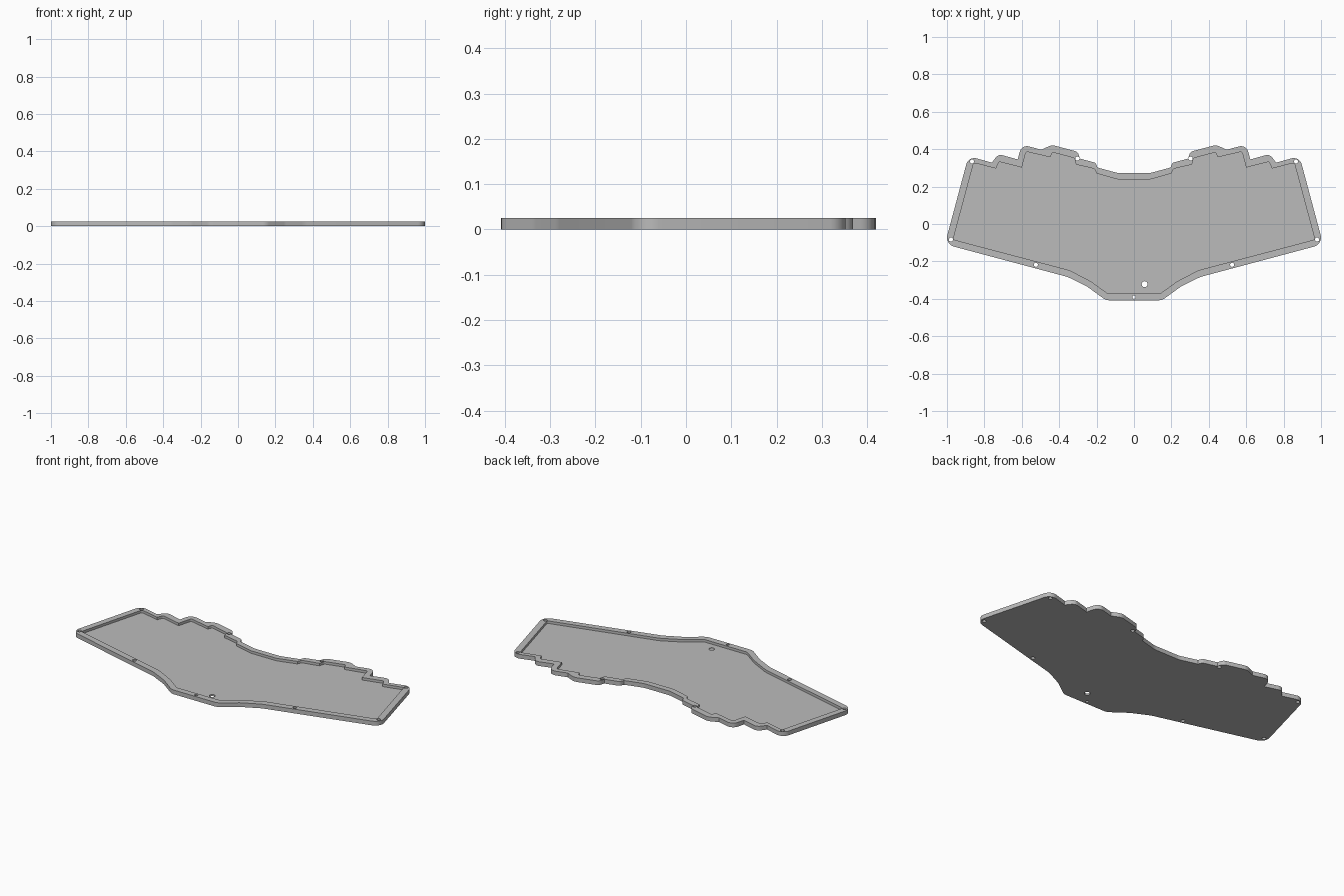
import bpy, bmesh, math
from mathutils import Vector

HEIGHT, FLOOR = 0.025, 0.01

# Half outlines from top centre to bottom centre: x, y, corner radius
OUTER = [(0.085, 0.272, 0.1), (0.195, 0.302, 0), (0.205, 0.327, 0.02),
         (0.29, 0.35, 0), (0.3, 0.386, 0.03), (0.44, 0.423, 0.06),
         (0.495, 0.397, 0), (0.6, 0.425, 0.05), (0.622, 0.345, 0),
         (0.725, 0.374, 0.035), (0.76, 0.328, 0), (0.885, 0.363, 0.045),
         (1.011, -0.108, 0.05), (0.355, -0.283, 0.15),
         (0.25, -0.335, 0.1), (0.15, -0.408, 0.06)]
INNER = [(0.085, 0.238, 0.1), (0.2, 0.27, 0), (0.21, 0.295, 0.02),
         (0.31, 0.318, 0), (0.319, 0.352, 0.01), (0.437, 0.384, 0.01),
         (0.447, 0.357, 0), (0.577, 0.387, 0.01), (0.6, 0.302, 0),
         (0.722, 0.333, 0.01), (0.738, 0.297, 0), (0.857, 0.327, 0.01),
         (0.967, -0.083, 0.01), (0.345, -0.247, 0.15),
         (0.23, -0.307, 0.1), (0.14, -0.372, 0.02)]


def mirrored(half):
    return half + [(-x, y, r) for x, y, r in reversed(half)]


def rounded(points, steps=8):
    """Replace each corner that has a radius with an arc."""
    path = []
    for i, (x, y, r) in enumerate(points):
        p = Vector((x, y))
        to_a = Vector(points[i - 1][:2]) - p
        to_b = Vector(points[(i + 1) % len(points)][:2]) - p
        if r == 0:
            path.append(p)
            continue
        half = to_a.angle(to_b) / 2
        reach = min(r / math.tan(half), 0.48 * to_a.length, 0.48 * to_b.length)
        r = reach * math.tan(half)
        a, b = to_a.normalized(), to_b.normalized()
        centre = p + (a + b).normalized() * (r / math.sin(half))
        start, end = p + a * reach - centre, p + b * reach - centre
        sweep = start.angle_signed(end)
        for k in range(steps + 1):
            t = -sweep * k / steps
            c, s = math.cos(t), math.sin(t)
            path.append(centre + Vector((start.x * c - start.y * s,
                                         start.x * s + start.y * c)))
    return path


def prism(name, path, z0, z1):
    """Extrude a closed outline into a solid."""
    bm = bmesh.new()
    face = bm.faces.new([bm.verts.new((p.x, p.y, z0)) for p in path])
    top = bmesh.ops.extrude_face_region(bm, geom=[face])["geom"]
    bmesh.ops.translate(bm, vec=(0, 0, z1 - z0),
                        verts=[v for v in top if isinstance(v, bmesh.types.BMVert)])
    bmesh.ops.recalc_face_normals(bm, faces=bm.faces)
    mesh = bpy.data.meshes.new(name)
    bm.to_mesh(mesh)
    bm.free()
    obj = bpy.data.objects.new(name, mesh)
    bpy.context.collection.objects.link(obj)
    return obj


def circle(x, y, r, n=20):
    return [Vector((x + r * math.cos(math.tau * i / n),
                    y + r * math.sin(math.tau * i / n))) for i in range(n)]


def cut(target, cutter):
    cutter.hide_render = True
    bpy.context.view_layer.objects.active = target
    mod = target.modifiers.new("cut", "BOOLEAN")
    mod.operation, mod.solver, mod.object = "DIFFERENCE", "EXACT", cutter
    bpy.ops.object.modifier_apply(modifier=mod.name)
    bpy.data.objects.remove(cutter)


cube = bpy.data.objects.get("Cube")
if cube:
    bpy.data.objects.remove(cube)

# Plate with a raised rim around a shallow pocket
tray = prism("tray", rounded(mirrored(OUTER)), 0, HEIGHT)
cut(tray, prism("pocket_cutter", rounded(mirrored(INNER)), FLOOR, HEIGHT * 2))

# Screw holes in the rim and one larger hole in the floor
holes = [(side * x, y, 0.011) for side in (-1, 1) for x, y in
         ((0.866, 0.334), (0.303, 0.35), (0.979, -0.083), (0.525, -0.218))]
holes += [(0, -0.391, 0.009), (0.057, -0.322, 0.016)]
for x, y, r in holes:
    cut(tray, prism("hole_cutter", circle(x, y, r), -HEIGHT, HEIGHT * 2))

# Plain grey finish
grey = bpy.data.materials.new("grey")
grey.use_nodes = True
colour = (0.5, 0.5, 0.5, 1)
grey.diffuse_color = colour
grey.node_tree.nodes["Principled BSDF"].inputs["Base Color"].default_value = colour
tray.data.materials.clear()
tray.data.materials.append(grey)

bpy.ops.object.select_all(action="DESELECT")
tray.select_set(True)
bpy.context.view_layer.objects.active = tray
bpy.ops.object.shade_smooth_by_angle(angle=math.radians(30))
